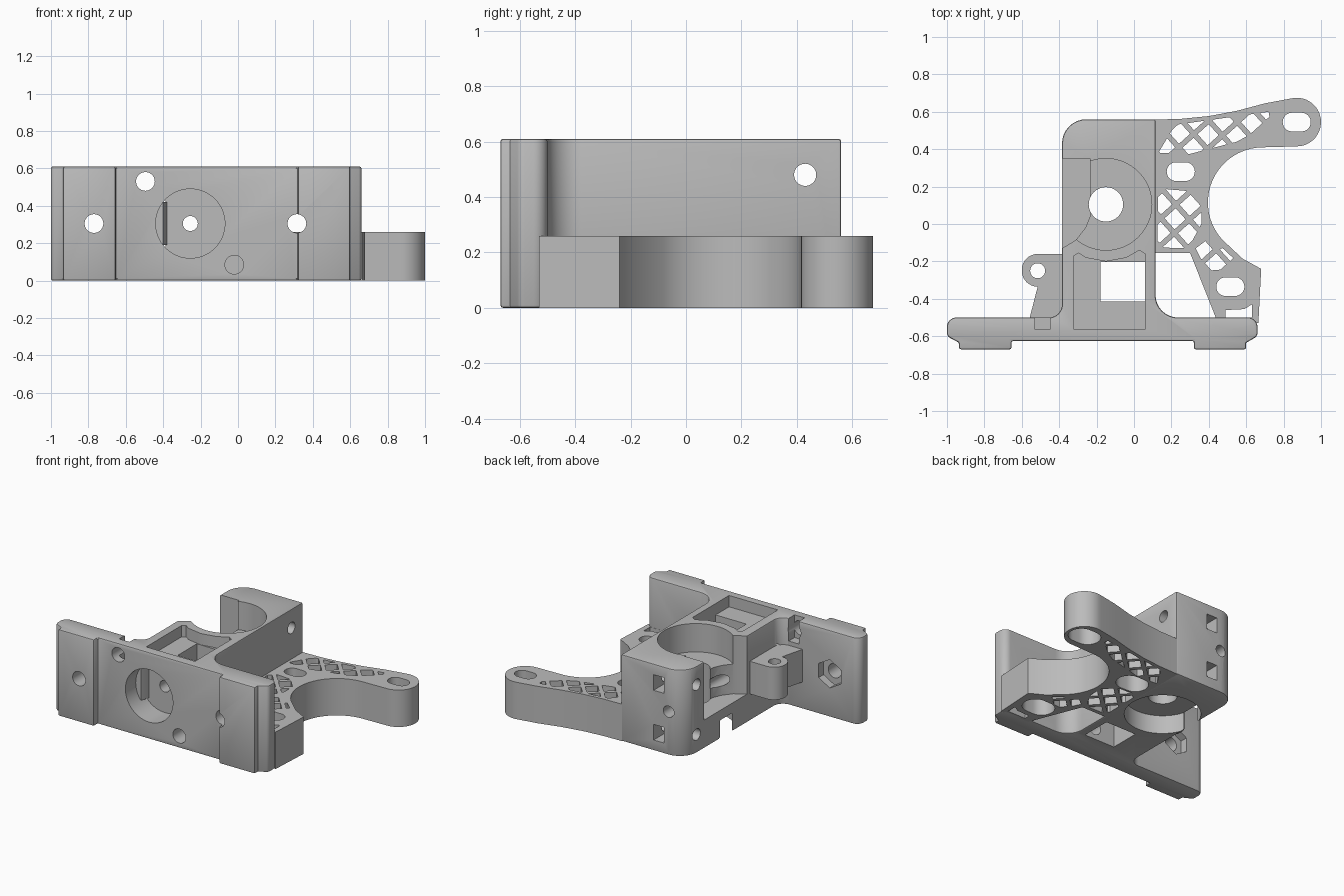
import bpy, bmesh, math
from mathutils import Vector, Matrix

if "Cube" in bpy.data.objects:
    bpy.data.objects.remove(bpy.data.objects["Cube"])

grey = bpy.data.materials.new("plastic_grey")
grey.use_nodes = True
colour = (0.5, 0.5, 0.5, 1)
grey.diffuse_color = colour
grey.node_tree.nodes["Principled BSDF"].inputs["Base Color"].default_value = colour


def add_object(name, bm):
    bmesh.ops.recalc_face_normals(bm, faces=bm.faces)
    mesh = bpy.data.meshes.new(name)
    bm.to_mesh(mesh)
    bm.free()
    mesh.materials.append(grey)
    ob = bpy.data.objects.new(name, mesh)
    bpy.context.collection.objects.link(ob)
    return ob


def outline(points, steps=8):
    """Closed outline; a third value on a point rounds that corner."""
    out = []
    for i, p in enumerate(points):
        c = Vector(p[:2])
        if len(p) < 3:
            out.append(c)
            continue
        a = (Vector(points[i - 1][:2]) - c).normalized()
        b = (Vector(points[(i + 1) % len(points)][:2]) - c).normalized()
        half = a.angle(b) / 2
        mid = c + (a + b).normalized() * p[2] / math.sin(half)
        start = c + a * p[2] / math.tan(half) - mid
        end = c + b * p[2] / math.tan(half) - mid
        for s in range(steps + 1):
            d = start.lerp(end, s / steps) if s in (0, steps) else \
                Matrix.Rotation(-start.angle_signed(end) * s / steps, 2) @ start
            out.append(mid + d)
    return out


def prism(name, loops, z0, z1):
    bm = bmesh.new()
    for loop in loops:
        face = bm.faces.new([bm.verts.new((p[0], p[1], z0)) for p in loop])
        ext = bmesh.ops.extrude_face_region(bm, geom=[face])
        verts = [v for v in ext["geom"] if isinstance(v, bmesh.types.BMVert)]
        bmesh.ops.translate(bm, verts=verts, vec=(0, 0, z1 - z0))
    return add_object(name, bm)


def rod(start, end, radius, sides=40):
    """Cylinder cutter between two points."""
    a, b = Vector(start), Vector(end)
    bm = bmesh.new()
    turn = (b - a).to_track_quat('Z', 'Y').to_matrix().to_4x4()
    bmesh.ops.create_cone(bm, cap_ends=True, segments=sides, radius1=radius, radius2=radius,
                          depth=(b - a).length, matrix=Matrix.Translation((a + b) / 2) @ turn)
    return add_object("cutter", bm)


def box(x0, x1, y0, y1, z0, z1):
    return prism("cutter", [[(x0, y0), (x1, y0), (x1, y1), (x0, y1)]], z0, z1)


def apply(ob, mod):
    bpy.context.view_layer.objects.active = ob
    bpy.ops.object.modifier_apply(modifier=mod.name)


def soften(ob, width):
    mod = ob.modifiers.new("edge", 'BEVEL')
    mod.width, mod.segments, mod.angle_limit = width, 2, math.radians(60)
    apply(ob, mod)


def cut(ob, *cutters):
    for c in cutters:
        mod = ob.modifiers.new("cut", 'BOOLEAN')
        mod.operation, mod.solver, mod.object = 'DIFFERENCE', 'EXACT', c
        apply(ob, mod)
        bpy.data.objects.remove(c)


def slot(centre, length, r):
    x, y = centre
    e = length / 2 + r
    return outline([(x - e, y - r, r * .99), (x + e, y - r, r * .99),
                    (x + e, y + r, r * .99), (x - e, y + r, r * .99)])


def clip(poly, region):
    """Keep the part of poly inside a convex counter-clockwise region."""
    for i, b in enumerate(region):
        a = Vector(region[i - 1])
        edge = Vector(b) - a
        out = []
        for j, q in enumerate(poly):
            p = poly[j - 1]
            dp, dq = edge.cross(p - a), edge.cross(q - a)
            if dp * dq < 0:
                out.append(p.lerp(q, dp / (dp - dq)))
            if dq >= 0:
                out.append(q)
        poly = out
    return poly


def area(poly):
    return abs(sum(poly[i - 1].cross(p) for i, p in enumerate(poly))) / 2


TOP = 0.61

# Mounting plate and drive block in one outline
block = prism("mounting_block", [outline([
    (-.935, -.67), (-.655, -.67), (-.655, -.625), (.32, -.625), (.32, -.67), (.6, -.67),
    (.6, -.635), (.66, -.6, .03), (.66, -.5, .05), (.115, -.5, .12), (.115, .56),
    (-.385, .56, .13), (-.385, -.5, .07), (-1, -.5, .05), (-1, -.6, .03), (-.935, -.635)])],
    0, TOP)
soften(block, .01)

# Bearing seats, shaft bore and side opening for the idler
AX, AY = -.15, .105
cut(block,
    rod((AX, AY, .41), (AX, AY, 1), .245, 64),
    rod((AX, AY, -.2), (AX, AY, .13), .245, 64),
    rod((AX, AY, -.1), (AX, AY, 1), .092),
    prism("cutter", [[(-.6, -.14), (-.385, -.13), (-.31, -.085), (-.26, -.02),
                      (-.235, .04), (-.235, .35), (-.6, .35)]], .2, 1))

# Top pocket and through window
cut(block,
    prism("cutter", [[(-.32, -.565), (.06, -.565), (.06, -.16), (.03, -.14), (-.04, -.18),
                      (-.15, -.2), (-.26, -.18), (-.295, -.155), (-.32, -.17)]], .53, 1),
    box(-.18, .06, -.415, -.202, -.1, .9))

# Feed path, front recess and front screw holes with nut traps
cut(block,
    rod((-.255, -1, .305), (-.255, 1, .305), .04),
    rod((-.255, -1, .305), (-.255, -.45, .305), .185, 64),
    rod((-.02, -1, .085), (-.02, -.3, .085), .05),
    rod((-.495, -1, .53), (-.495, -.4, .53), .05),
    box(-.53, -.45, -.565, -.4, .45, 1))
for x in (-.77, .315):
    cut(block, rod((x, -1, .305), (x, -.4, .305), .05),
        rod((x, -.555, .305), (x, -.4, .305), .1, 6))

# Cross screw holes and square nut slots at the back
for z, reach in ((.48, 1), (.13, .05)):
    cut(block, rod((-1, .43, z), (reach, .43, z), .04),
        box(-.22, -.14, .38, 1, z - .055, z + .055))

# Idler hinge lug
hinge = prism("idler_hinge", [outline([
    (-.56, -.51), (-.4, -.51), (-.375, -.44), (-.375, -.16), (-.6, -.16, .085),
    (-.6, -.335, .085), (-.515, -.335)])], .19, .42)
cut(hinge, rod((-.515, -.25, 0), (-.515, -.25, 1), .04))

# Motor arm
tip = (.87, .545)
tip_arc = [(tip[0] + .13 * math.cos(t), tip[1] + .13 * math.sin(t))
           for t in [math.radians(-90 + i * 195 / 20) for i in range(21)]]
inner_arc = [(.69 + .295 * math.cos(t), .115 + .295 * math.sin(t))
             for t in [math.radians(222 - i * 132 / 20) for i in range(21)]]
arm = prism("motor_arm", [
    [(.105, -.155), (.3, -.155), (.445, -.52), (.665, -.53), (.68, -.24), (.58, -.185)]
    + inner_arc + tip_arc
    + [(.7, .645), (.55, .605), (.4, .577), (.25, .562), (.105, .558)]], 0, .26)

# Diagonal lattice openings
regions = [
    [(.13, .38), (.3, .375), (.55, .44), (.73, .54), (.72, .6), (.22, .53)],
    [(.125, -.125), (.29, -.13), (.36, 0), (.36, .17), (.13, .19)],
    [(.39, -.25), (.51, -.24), (.55, -.2), (.41, -.07), (.33, -.13)]]
turn = Matrix.Rotation(math.radians(42), 2)
cells = []
for i in range(-9, 10):
    for j in range(-9, 10):
        mid = Vector((.3, .1)) + turn @ Vector((i, j)) * .108
        cell = [mid + turn @ Vector(c) * .04 for c in ((-1, -1), (1, -1), (1, 1), (-1, 1))]
        for region in regions:
            part = clip(cell, region)
            if len(part) > 2 and area(part) > .0006:
                cells.append(part)
cut(arm, prism("cutter", cells, -.1, .4))

# Slotted motor holes, counterbored from below, and the gap by the plate
for centre in (tip, (.25, .28), (.515, -.335)):
    cut(arm, prism("cutter", [slot(centre, .05, .05)], -.1, .4),
        prism("cutter", [slot(centre, .05, .085)], -.1, .13))
cut(arm, prism("cutter", [[(.49, -.499), (.63, -.499), (.63, -.43), (.59, -.455),
                           (.49, -.46)]], -.1, .4))

# Smooth curves, crisp edges
for ob in (block, hinge, arm):
    bpy.ops.object.select_all(action='DESELECT')
    ob.select_set(True)
    bpy.context.view_layer.objects.active = ob
    bpy.ops.object.shade_smooth_by_angle(angle=math.radians(30))
